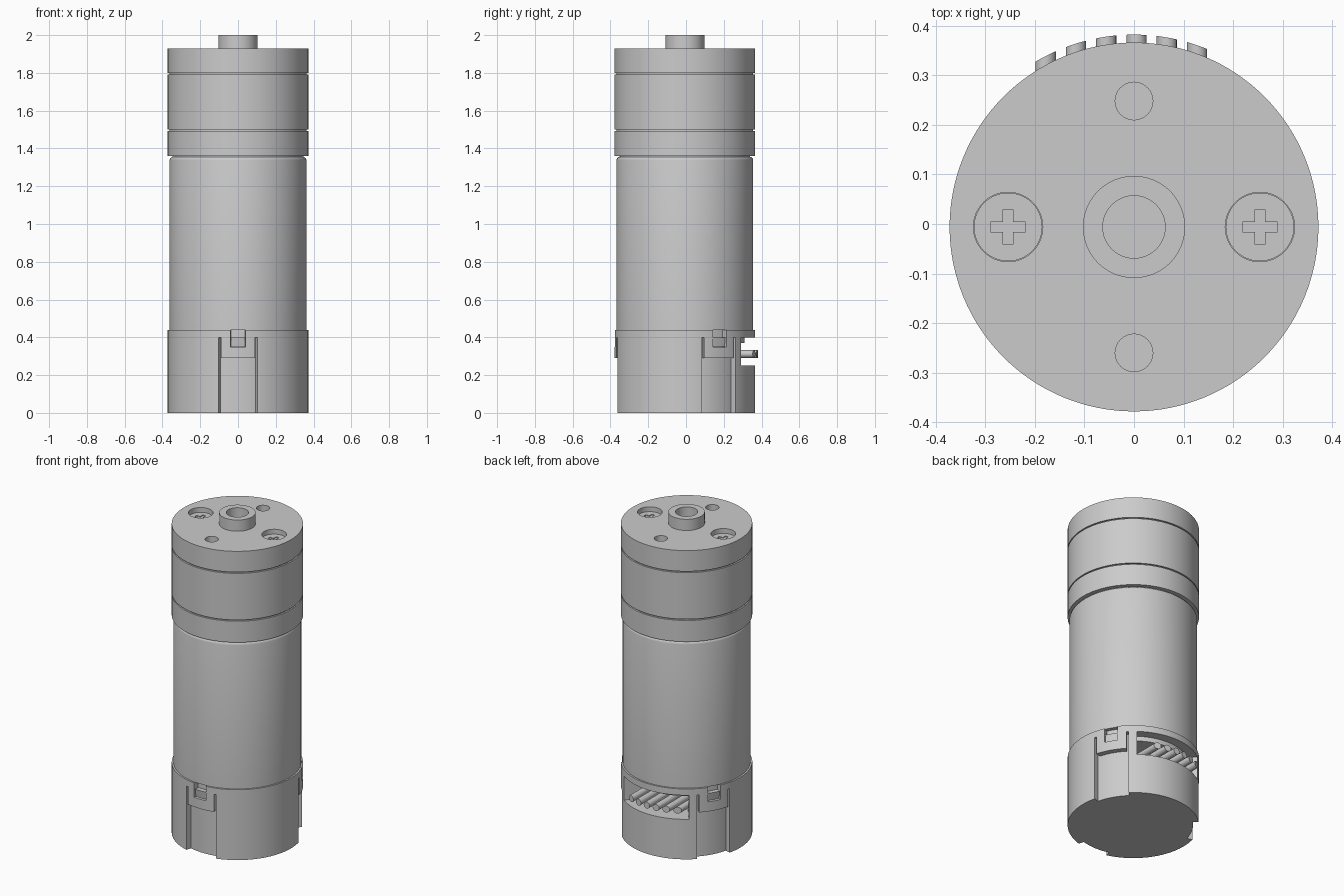
import bpy, bmesh
from math import sin, cos, pi, radians, sqrt

if "Cube" in bpy.data.objects:
    bpy.data.objects.remove(bpy.data.objects["Cube"])

CY = -0.006      # axis offset in y (wire tips stick out at the back)
SEG = 128


def finish(bm, name):
    bmesh.ops.recalc_face_normals(bm, faces=bm.faces)
    me = bpy.data.meshes.new(name)
    bm.to_mesh(me)
    bm.free()
    ob = bpy.data.objects.new(name, me)
    bpy.context.collection.objects.link(ob)
    return ob


def lathe(name, profile, x=0.0, y=CY, seg=SEG):
    """Closed solid from (r, z) points, first and last capped flat."""
    bm = bmesh.new()
    rings = [[bm.verts.new((x + r * cos(2 * pi * i / seg), y + r * sin(2 * pi * i / seg), z))
              for i in range(seg)] for r, z in profile]
    for a, b in zip(rings, rings[1:]):
        for i in range(seg):
            j = (i + 1) % seg
            bm.faces.new((a[i], a[j], b[j], b[i]))
    bm.faces.new(rings[0])
    bm.faces.new(rings[-1])
    return finish(bm, name)


def sector(name, r0, r1, a0, a1, z0, z1, n=24):
    """Annular block between two angles (degrees)."""
    angs = [radians(a0 + (a1 - a0) * i / n) for i in range(n + 1)]
    pts = [(r1 * cos(a), r1 * sin(a)) for a in angs]
    pts += [(r0 * cos(a), r0 * sin(a)) for a in reversed(angs)]
    bm = bmesh.new()
    f = bm.faces.new([bm.verts.new((x, y + CY, z0)) for x, y in pts])
    ext = bmesh.ops.extrude_face_region(bm, geom=[f])["geom"]
    bmesh.ops.translate(bm, vec=(0, 0, z1 - z0),
                        verts=[v for v in ext if isinstance(v, bmesh.types.BMVert)])
    return finish(bm, name)


def box(name, c, s):
    bm = bmesh.new()
    bmesh.ops.create_cube(bm, size=1)
    for v in bm.verts:
        v.co = [c[k] + v.co[k] * s[k] for k in range(3)]
    return finish(bm, name)


def activate(ob):
    bpy.ops.object.select_all(action='DESELECT')
    ob.select_set(True)
    bpy.context.view_layer.objects.active = ob


def cut(ob, cutter):
    cutter.hide_render = True
    m = ob.modifiers.new("cut", 'BOOLEAN')
    m.operation, m.solver, m.object = 'DIFFERENCE', 'EXACT', cutter
    activate(ob)
    bpy.ops.object.modifier_apply(modifier=m.name)
    bpy.data.objects.remove(cutter)


# gearbox: three plates separated by thin grooves
R, G = 0.372, 0.362
gearbox = lathe("gearbox", [(R, 1.36), (R, 1.493), (G, 1.493), (G, 1.501), (R, 1.501),
                            (R, 1.792), (G, 1.792), (G, 1.80), (R, 1.80), (R, 1.93)])
for s in (-1, 1):
    cut(gearbox, lathe("screw_hole_cutter", [(0.07, 1.895), (0.07, 2.0)], x=s * 0.254, seg=48))
    cut(gearbox, lathe("mount_hole_cutter", [(0.038, 1.80), (0.038, 2.0)], y=CY + s * 0.254, seg=32))
cut(gearbox, lathe("bore_cutter", [(0.08, 1.65), (0.08, 2.1)], seg=48))

# output boss with bore
boss = lathe("output_boss", [(0.103, 1.64), (0.103, 2.0)], seg=64)
cut(boss, lathe("bore_cutter", [(0.063, 1.70), (0.063, 2.1)], seg=48))

# cross-head screws sunk in the top plate
for s in (-1, 1):
    screw = lathe("screw", [(0.069, 1.85), (0.069, 1.90)], x=s * 0.254, seg=48)
    for size in ((0.07, 0.02, 0.06), (0.02, 0.07, 0.06)):
        cut(screw, box("cross_cutter", (s * 0.254, CY, 1.90), size))

# motor can with rounded shoulder
lathe("motor_can", [(0.362, 0.44), (0.362, 1.338), (0.360, 1.346), (0.354, 1.353),
                    (0.346, 1.356), (0.346, 1.37)])

# encoder cap with wire window and three snap tabs
cap = lathe("encoder_cap", [(R, 0.0), (R, 0.44)])
cut(cap, sector("window_cutter", 0.16, 0.5, 53, 127, 0.25, 0.40))
RI = 0.338
for a in (-90, 30, 150):
    cut(cap, sector("slot_cutter", RI, 0.45, a - 16, a + 16, -0.05, 0.29))
    for lo, hi in ((-16, -14), (14, 16)):
        cut(cap, sector("gap_cutter", RI, 0.45, a + lo, a + hi, 0.28, 0.40, 4))
    cut(cap, sector("catch_cutter", RI, 0.45, a - 6.2, a + 6.2, 0.35, 0.5, 8))
    # wedge-shaped catch inside the tab opening
    catch = sector("snap_catch", 0.32, 0.366, a - 5.8, a + 5.8, 0.352, 0.40, 8)
    for v in catch.data.vertices:
        if v.co.z < 0.36:
            v.co.x *= 0.98
            v.co.y = CY + (v.co.y - CY) * 0.98

# sensor board visible in the window
lathe("sensor_board", [(0.316, 0.37), (0.316, 0.405)])

# row of parallel wires, tips trimmed to a cylinder
for i in range(6):
    x0 = -0.178 + 0.061 * i
    bm = bmesh.new()
    rings = []
    for end in (0, 1):
        ring = []
        for k in range(20):
            t = 2 * pi * k / 20
            x = x0 + 0.0205 * cos(t)
            y = CY + sqrt(0.388 ** 2 - x * x) if end else 0.10
            ring.append(bm.verts.new((x, y, 0.312 + 0.0205 * sin(t))))
        rings.append(ring)
    for k in range(20):
        j = (k + 1) % 20
        bm.faces.new((rings[0][k], rings[0][j], rings[1][j], rings[1][k]))
    for ring in rings:
        bm.faces.new(ring)
    finish(bm, "wire_%d" % (i + 1))

# smooth curved walls, crisp edges
for ob in list(bpy.context.scene.objects):
    activate(ob)
    bpy.ops.object.shade_smooth_by_angle(angle=radians(30))
